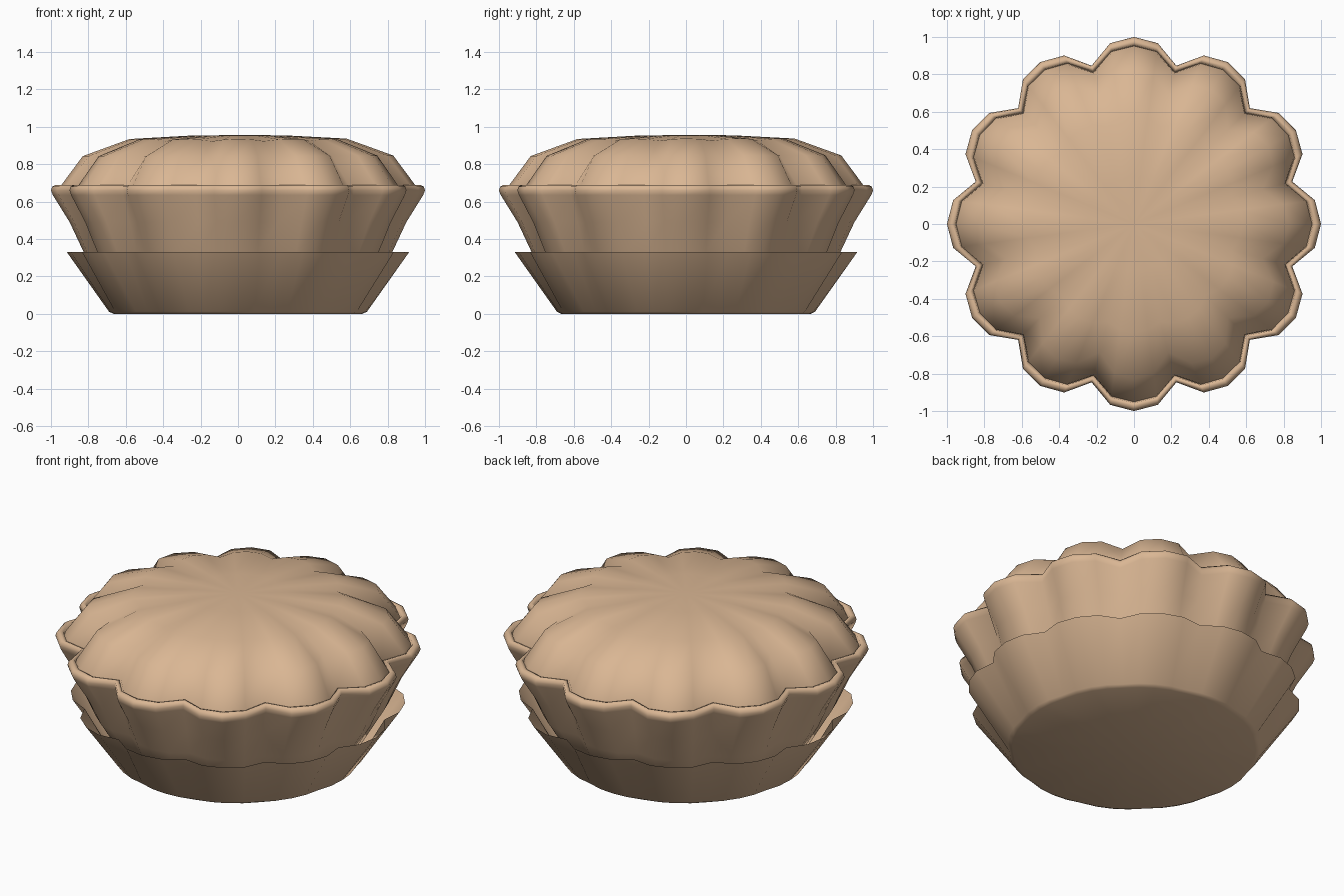
import bpy, bmesh, math

cube = bpy.data.objects.get("Cube")
if cube:
    bpy.data.objects.remove(cube, do_unlink=True)

LOBES = 12
STEPS = 4                      # segments per lobe
SHAPE = (1.0, 0.8, 0.0, 0.8)   # peak, shoulder, valley, shoulder

pastry = bpy.data.materials.new("baked_pastry")
pastry.use_nodes = True
colour = (0.70, 0.47, 0.295, 1)
pastry.diffuse_color = colour
bsdf = next(n for n in pastry.node_tree.nodes if n.type == "BSDF_PRINCIPLED")
bsdf.inputs["Base Color"].default_value = colour
bsdf.inputs["Roughness"].default_value = 0.8


def fluted(name, rings, start=None, end=None, tilt=0.0):
    """Loft scalloped rings of (height, peak radius, valley radius, valley drop)."""
    bm = bmesh.new()
    count = LOBES * STEPS
    loops = []
    for z, peak, valley, drop in rings:
        loop = []
        for i in range(count):
            k = SHAPE[i % STEPS]
            a = math.tau * i / count
            r = valley + (peak - valley) * k
            x, y = r * math.cos(a), r * math.sin(a)
            loop.append(bm.verts.new((x, y, z - drop * (1 - k) + tilt * (x + y))))
        loops.append(loop)
    for low, high in zip(loops, loops[1:]):
        for i in range(count):
            j = (i + 1) % count
            bm.faces.new((low[i], low[j], high[j], high[i]))
    # Close the ends with a fan to a centre point
    for height, loop, flip in ((start, loops[0], True), (end, loops[-1], False)):
        if height is None:
            continue
        centre = bm.verts.new((0, 0, height))
        for i in range(count):
            tri = (loop[i], loop[(i + 1) % count], centre)
            bm.faces.new(tri[::-1] if flip else tri)
    for f in bm.faces:
        f.smooth = True
    mesh = bpy.data.meshes.new(name)
    bm.to_mesh(mesh)
    bm.free()
    mesh.materials.append(pastry)
    obj = bpy.data.objects.new(name, mesh)
    bpy.context.collection.objects.link(obj)
    return obj


# Open baking cup with a softly rounded base
fluted("baking_cup", [
    (0.0, 0.665, 0.66, 0),
    (0.012, 0.69, 0.68, 0),
    (0.33, 0.915, 0.85, 0),
], start=0.0)

# Fluted crust wall with a rolled rim
fluted("crust_wall", [
    (0.03, 0.64, 0.62, 0),
    (0.33, 0.825, 0.77, 0),
    (0.49, 0.90, 0.82, 0),
    (0.635, 0.99, 0.87, 0),
    (0.66, 1.0, 0.876, 0),
    (0.68, 0.993, 0.872, 0),
    (0.69, 0.975, 0.86, 0),
    (0.685, 0.957, 0.845, 0),
    (0.65, 0.948, 0.835, 0),
], start=0.03)

# Puffed lid
fluted("pastry_lid", [
    (0.65, 0.955, 0.84, 0),
    (0.69, 0.945, 0.835, 0),
    (0.845, 0.83, 0.71, 0),
    (0.936, 0.58, 0.54, 0.012),
    (0.954, 0.25, 0.25, 0),
], end=0.956, tilt=0.002)
